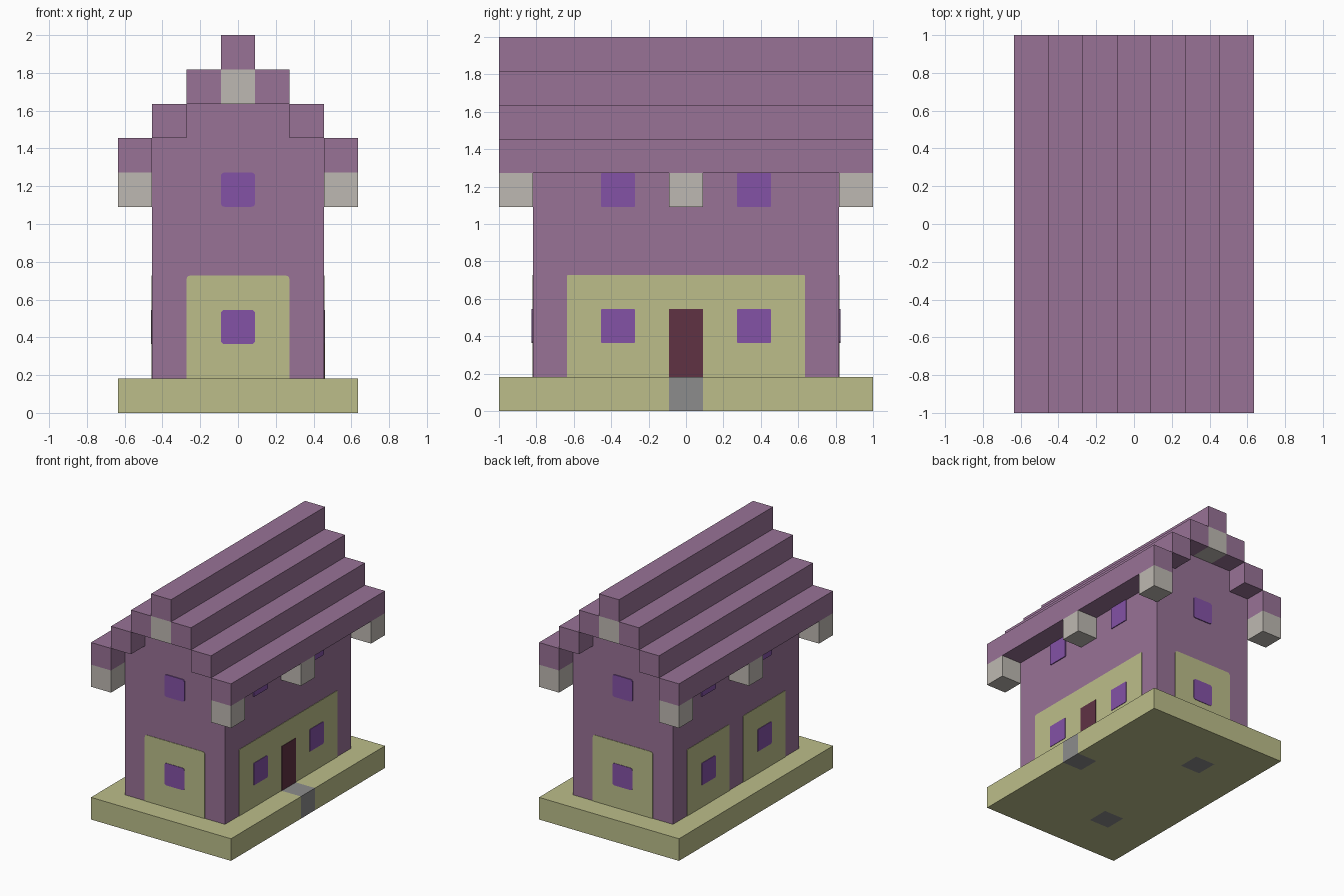
import bpy, bmesh
from mathutils import Vector

U = 2 / 11  # one building block

cube = bpy.data.objects.get("Cube")
if cube:
    bpy.data.objects.remove(cube, do_unlink=True)


def material(name, rgb):
    lin = [((c / 255 + 0.055) / 1.055) ** 2.4 for c in rgb]
    mat = bpy.data.materials.new(name)
    mat.use_nodes = True
    mat.diffuse_color = (*lin, 1)
    mat.node_tree.nodes["Principled BSDF"].inputs["Base Color"].default_value = (*lin, 1)
    return mat


MAUVE = material("mauve", (152, 114, 150))
CREAM = material("olive cream", (188, 190, 138))
STONE = material("pale stone", (190, 185, 178))
GREY = material("step grey", (140, 140, 140))
VIOLET = material("window violet", (132, 82, 166))
MAROON = material("door maroon", (96, 50, 68))


def finish(name, bm, *mats):
    bmesh.ops.recalc_face_normals(bm, faces=bm.faces)
    mesh = bpy.data.meshes.new(name)
    bm.to_mesh(mesh)
    bm.free()
    for m in mats:
        mesh.materials.append(m)
    obj = bpy.data.objects.new(name, mesh)
    bpy.context.collection.objects.link(obj)
    return obj


def block(name, centre, size, mat, round_axis=None, radius=0):
    """Box in block units; edges along round_axis may be rounded."""
    bm = bmesh.new()
    bmesh.ops.create_cube(bm, size=1)
    for v in bm.verts:
        v.co = Vector([(c + p * s) * U for c, p, s in zip(centre, v.co, size)])
    if round_axis is not None:
        edges = [e for e in bm.edges
                 if abs((e.verts[0].co - e.verts[1].co).normalized()[round_axis]) > 0.9]
        bmesh.ops.bevel(bm, geom=edges, offset=radius, segments=3,
                        profile=0.5, affect='EDGES')
    return finish(name, bm, mat)


# Base slab with grey step and grey underside tiles
bm = bmesh.new()
bmesh.ops.create_grid(bm, x_segments=7, y_segments=11, size=0.5)
for v in bm.verts:
    v.co = (v.co.x * 7 * U, v.co.y * 11 * U, 0)
top = bmesh.ops.extrude_face_region(bm, geom=bm.faces[:], use_keep_orig=True)["geom"]
for v in top:
    if isinstance(v, bmesh.types.BMVert):
        v.co.z = U
for f in bm.faces:
    c = f.calc_center_median() / U
    step = c.x > 2.6 and abs(c.y) < 0.4
    under = c.z < 0.1 and abs(c.x + 1) < 0.2 and abs(abs(c.y) - 3) < 0.2
    f.material_index = int(step or under)
finish("base_slab", bm, CREAM, GREY)

# Walls with stepped gables
half = [(2.5, 1), (2.5, 8), (1.5, 8), (1.5, 9), (0.5, 9), (0.5, 10)]
outline = half + [(-x, z) for x, z in reversed(half)]
bm = bmesh.new()
face = bm.faces.new([bm.verts.new((x * U, -4.5 * U, z * U)) for x, z in outline])
geom = bmesh.ops.extrude_face_region(bm, geom=[face], use_keep_orig=True)["geom"]
bmesh.ops.translate(bm, vec=(0, 9 * U, 0),
                    verts=[g for g in geom if isinstance(g, bmesh.types.BMVert)])
finish("walls", bm, MAUVE)

# Stepped roof beams and ridge
block("roof_ridge", (0, 0, 10.5), (1, 11, 1), MAUVE)
for side, label in ((1, "left"), (-1, "right")):
    for x in (1, 2, 3):
        block(f"roof_beam_{label}_{x}", (side * x, 0, 10.5 - x), (1, 11, 1), MAUVE)
    # Eave brackets
    for y in (-5, 0, 5):
        block(f"eave_bracket_{label}", (side * 3, y, 6.5), (1, 1, 1), STONE)

# Ridge stones, panels and windows on the two gable ends
for side, label in ((-1, "front"), (1, "back")):
    block(f"ridge_stone_{label}", (0, side * 5, 9.5), (1, 1, 1), STONE)
    wall = side * 4.5
    block(f"panel_{label}", (0, wall, 2.4), (3, 0.04, 3.2), CREAM, 1, 0.02)
    for z in (2.5, 6.5):
        block(f"window_{label}", (0, wall, z), (1, 0.08, 1), VIOLET, 1, 0.02)

# Long sides: one wide panel beside the door, two panels on the other side
block("panel_left", (2.5, 0, 2.4), (0.04, 7, 3.2), CREAM, 0, 0.008)
block("door", (2.5, 0, 2), (0.08, 1, 2), MAROON)
for y in (-2, 2):
    block("panel_right", (-2.5, y, 2.4), (0.04, 3, 3.2), CREAM, 0, 0.008)
    for side, label in ((1, "left"), (-1, "right")):
        for z in (2.5, 6.5):
            block(f"window_{label}", (side * 2.5, y, z), (0.08, 1, 1), VIOLET, 0, 0.008)
